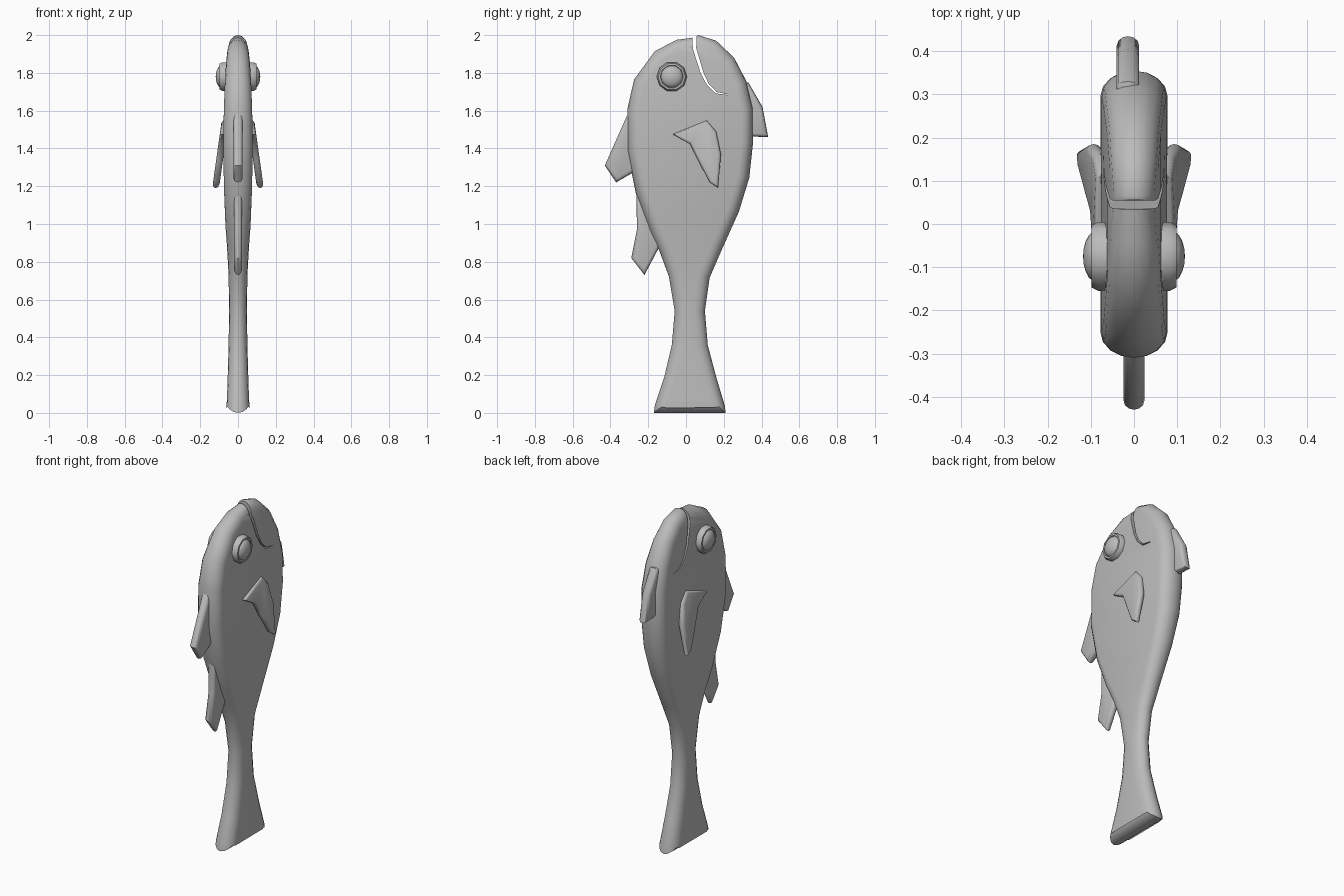
import bpy
import bmesh
from math import sin, cos, pi
from mathutils import Vector, Matrix

cube = bpy.data.objects.get("Cube")
if cube:
    bpy.data.objects.remove(cube)

grey = bpy.data.materials.new("plain grey")
grey.use_nodes = True
colour = (0.5, 0.5, 0.5, 1)
grey.diffuse_color = colour
grey.node_tree.nodes["Principled BSDF"].inputs["Base Color"].default_value = colour


def finish(name, bm):
    """Turn a bmesh into a grey object."""
    bmesh.ops.recalc_face_normals(bm, faces=bm.faces)
    mesh = bpy.data.meshes.new(name)
    bm.to_mesh(mesh)
    bm.free()
    mesh.materials.append(grey)
    obj = bpy.data.objects.new(name, mesh)
    bpy.context.collection.objects.link(obj)
    return obj


def activate(obj):
    bpy.ops.object.select_all(action="DESELECT")
    obj.select_set(True)
    bpy.context.view_layer.objects.active = obj


def smooth(obj, angle=45):
    activate(obj)
    bpy.ops.object.shade_smooth_by_angle(angle=angle * pi / 180)


def inset(points, distance):
    """Move a closed side-view outline inwards with mitred corners."""
    points = [Vector(p) for p in points]
    count = len(points)
    area = sum(points[i - 1].cross(points[i]) for i in range(count))
    turn = 1 if area > 0 else -1
    result = []
    for i, p in enumerate(points):
        before = (p - points[i - 1]).normalized()
        after = (points[(i + 1) % count] - p).normalized()
        n1 = Vector((-before.y, before.x)) * turn
        n2 = Vector((-after.y, after.x)) * turn
        result.append(p + (n1 + n2) * distance / max(1 + n1.dot(n2), 0.5))
    return result


def pillow(name, outline, thickness, radius, steps=3, centre=lambda y, z: 0):
    """Flat slab with a rounded rim; thickness holds one half-width per point."""
    bm = bmesh.new()
    count = len(outline)

    def ring(step, side):
        angle = step * pi / 2 / steps
        loop = inset(outline, radius * (1 - cos(angle)))
        return [bm.verts.new((centre(*p) + side * t * sin(angle), *p))
                for p, t in zip(loop, thickness)]

    rim = ring(0, 1)
    for side in (1, -1):
        loop = rim
        for step in range(1, steps + 1):
            inner = ring(step, side)
            for i in range(count):
                bm.faces.new((loop[i - 1], loop[i], inner[i], inner[i - 1]))
            loop = inner
        # strips across the flat cheek
        for i in range((count - 1) // 2):
            strip = [loop[i], loop[i + 1], loop[-2 - i], loop[-1 - i]]
            bm.faces.new(list(dict.fromkeys(strip)))
    return finish(name, bm)


# Body: back (y, z), belly (y, z), half-width, from snout down to tail
rows = [
    ((0.03, 1.985), (0.065, 2.0), 0.05),
    ((-0.05, 1.975), (0.16, 1.97), 0.056),
    ((-0.165, 1.915), (0.255, 1.88), 0.062),
    ((-0.275, 1.765), (0.32, 1.755), 0.07),
    ((-0.31, 1.61), (0.355, 1.61), 0.075),
    ((-0.31, 1.385), (0.355, 1.43), 0.078),
    ((-0.265, 1.16), (0.335, 1.245), 0.074),
    ((-0.19, 0.96), (0.28, 1.065), 0.066),
    ((-0.14, 0.855), (0.19, 0.865), 0.058),
    ((-0.09, 0.72), (0.125, 0.715), 0.05),
    ((-0.06, 0.54), (0.1, 0.54), 0.047),
    ((-0.075, 0.36), (0.115, 0.36), 0.05),
    ((-0.115, 0.19), (0.16, 0.19), 0.055),
    ((-0.165, 0.04), (0.205, 0.04), 0.06),
    ((-0.17, 0), (0.21, 0), 0.06),
]
widths = [row[2] for row in rows]
body = pillow("body", [r[0] for r in rows] + [r[1] for r in reversed(rows)],
              widths + widths[::-1], 0.06, 4)

# Mouth: tapering slit cut between head and jaw
path = [Vector(p) for p in ((0.045, 2.05), (0.045, 1.93), (0.085, 1.8),
                            (0.115, 1.74), (0.16, 1.695), (0.22, 1.685))]
left, right = [], []
for i, p in enumerate(path):
    along = (path[min(i + 1, len(path) - 1)] - path[max(i - 1, 0)]).normalized()
    across = Vector((-along.y, along.x)) * (0.011 - 0.0018 * i)
    left.append(p + across)
    right.append(p - across)
bm = bmesh.new()
layers = [[[bm.verts.new((x, *p)) for p in edge] for edge in (left, right)]
          for x in (-0.2, 0.2)]
(a, b), (c, d) = layers
for i in range(len(path) - 1):
    for m, n in ((a, b), (c, d), (a, c), (b, d)):
        bm.faces.new((m[i], m[i + 1], n[i + 1], n[i]))
for i in (0, -1):
    bm.faces.new((a[i], b[i], d[i], c[i]))
cutter = finish("mouth_cutter", bm)
cutter.hide_render = True
cut = body.modifiers.new("mouth", "BOOLEAN")
cut.operation = "DIFFERENCE"
cut.solver = "EXACT"
cut.object = cutter
activate(body)
bpy.ops.object.modifier_apply(modifier=cut.name)
bpy.data.objects.remove(cutter)
smooth(body)

# Fins along the back and belly, rooted inside the body
fins = {
    "upper_back_fin": ([(-0.26, 1.62), (-0.31, 1.58), (-0.43, 1.31),
                        (-0.37, 1.22), (-0.25, 1.29)], 0.024, 0),
    "lower_back_fin": ([(-0.2, 1.14), (-0.262, 1.15), (-0.26, 0.97), (-0.29, 0.82),
                        (-0.22, 0.73), (-0.13, 0.9)], 0.021, 0),
    "belly_fin": ([(0.28, 1.75), (0.33, 1.75), (0.405, 1.62),
                   (0.435, 1.46), (0.3, 1.465)], 0.026, -0.014),
}
for name, (outline, half, shift) in fins.items():
    smooth(pillow(name, outline, [half] * len(outline), 0.018,
                  centre=lambda y, z: shift))

# Side fins, flaring away from the body towards the tip
side_fin = [(-0.07, 1.475), (0.11, 1.55), (0.16, 1.49), (0.185, 1.37),
            (0.17, 1.19), (0.125, 1.22), (0.065, 1.335), (0.02, 1.425)]
for label, side in (("left", 1), ("right", -1)):
    smooth(pillow(label + "_side_fin", side_fin, [0.018] * len(side_fin), 0.016,
                  centre=lambda y, z: side * (0.068 + 0.14 * (1.55 - z))))


def turned(name, profile, sides, side):
    """Spin a (radius, x) profile about the eye axis."""
    bm = bmesh.new()
    verts = [bm.verts.new((side * x, r, 0)) for r, x in profile]
    edges = [bm.edges.new(pair) for pair in zip(verts, verts[1:])]
    bmesh.ops.spin(bm, geom=verts + edges, axis=(1, 0, 0), cent=(0, 0, 0),
                   angle=2 * pi, steps=sides)
    bmesh.ops.remove_doubles(bm, verts=bm.verts, dist=0.0005)
    bmesh.ops.transform(bm, matrix=Matrix.Translation((0, -0.075, 1.78)),
                        verts=bm.verts)
    smooth(finish(name, bm))


# Eyes: faceted socket ring with a domed eyeball
socket = [(0.078, 0.05), (0.08, 0.083), (0.072, 0.098), (0.062, 0.098), (0.056, 0.085)]
dome = [(0.06 * cos(k * pi / 10), 0.086 + 0.032 * sin(k * pi / 10)) for k in range(6)]
for label, side in (("left", 1), ("right", -1)):
    turned(label + "_eye_socket", socket, 10, side)
    turned(label + "_eyeball", [(0.06, 0.06)] + dome, 16, side)
